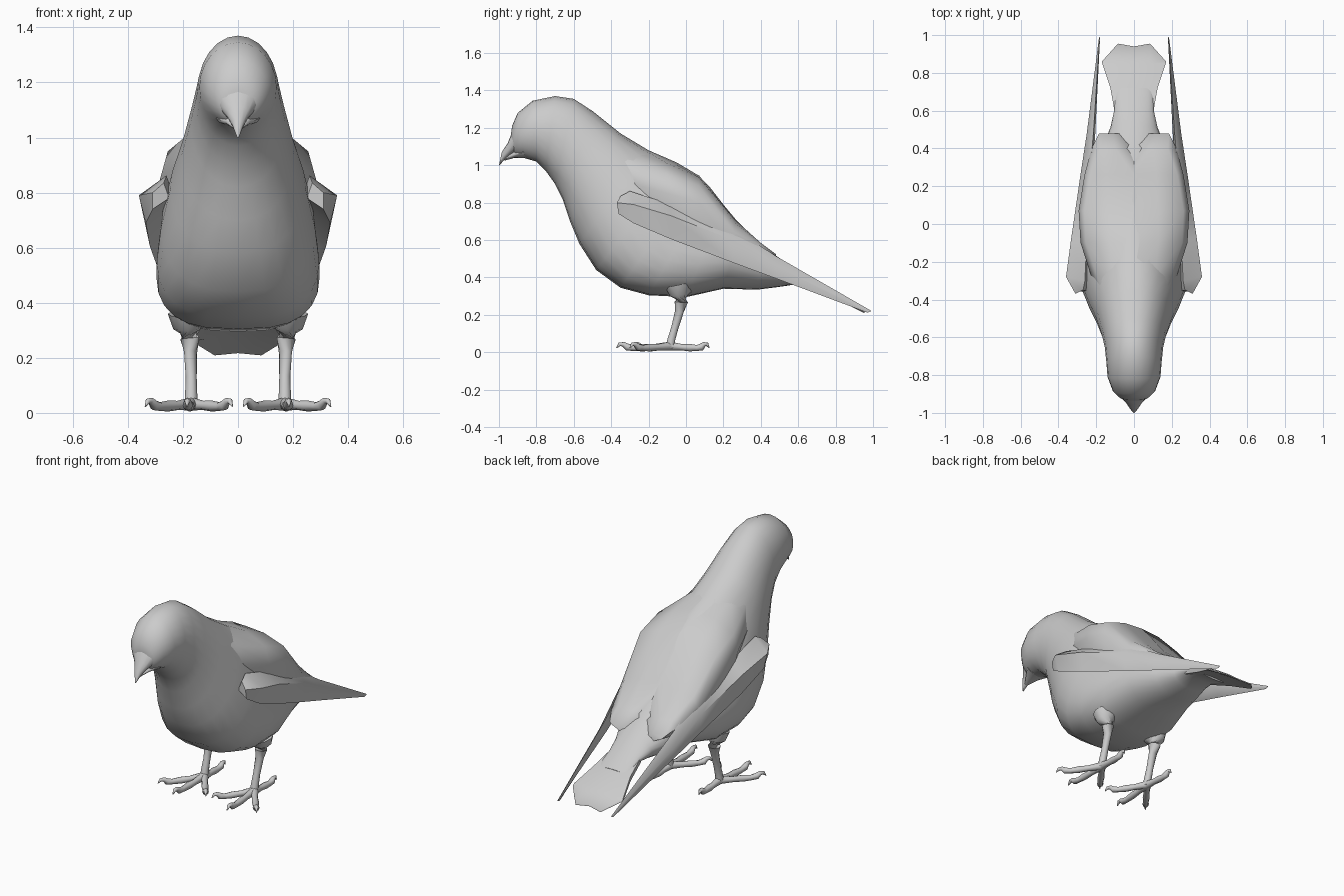
import bpy, bmesh, math
from mathutils import Vector

grey = bpy.data.materials.new("plumage_grey")
grey.diffuse_color = (0.6, 0.6, 0.6, 1)


def loft(name, rings, angle=60, mirror=False):
    """Skin a list of equal-length point rings and close both ends."""
    bm = bmesh.new()
    rows = [[bm.verts.new(p) for p in ring] for ring in rings]
    n = len(rows[0])
    for a, b in zip(rows, rows[1:]):
        for i in range(n):
            bm.faces.new((a[i], a[(i + 1) % n], b[(i + 1) % n], b[i]))
    bm.faces.new(rows[0])
    bm.faces.new(rows[-1])
    bmesh.ops.remove_doubles(bm, verts=bm.verts, dist=0.0005)
    bmesh.ops.recalc_face_normals(bm, faces=bm.faces)
    mesh = bpy.data.meshes.new(name)
    bm.to_mesh(mesh)
    bm.free()
    mesh.materials.append(grey)
    ob = bpy.data.objects.new(name, mesh)
    bpy.context.collection.objects.link(ob)
    if mirror:
        ob.modifiers.new("mirror", 'MIRROR').use_mirror_merge = False
    bpy.ops.object.select_all(action='DESELECT')
    ob.select_set(True)
    bpy.context.view_layer.objects.active = ob
    bpy.ops.object.shade_smooth_by_angle(angle=math.radians(angle))
    return ob


def section(ty, tz, by, bz, w, f=0.5, e=1.0, n=24):
    """Ring from a top point to a bottom point; f = height of widest place, e = boxiness."""
    p = math.log(f) / math.log(0.5)
    ring = []
    for i in range(n):
        a = 2 * math.pi * i / n
        t = ((1 - math.cos(a)) / 2) ** p
        s = math.sin(a)
        x = math.copysign(abs(s) ** e, s) * w if abs(s) > 1e-6 else 0
        ring.append((x, ty + (by - ty) * t, tz + (bz - tz) * t))
    return ring


def tube(name, points, n=8):
    """Round limb through (x, y, z, radius) points, mirrored to both sides."""
    rings = []
    for i, p in enumerate(points):
        a = Vector(points[max(i - 1, 0)][:3])
        b = Vector(points[min(i + 1, len(points) - 1)][:3])
        q = (b - a).to_track_quat('Z', 'Y')
        rings.append([Vector(p[:3]) + q @ Vector((math.cos(k * math.tau / n) * p[3],
                      math.sin(k * math.tau / n) * p[3], 0)) for k in range(n)])
    return loft(name, rings, 60, True)


# Head and body: top y, top z, bottom y, bottom z, half width, widest place, boxiness
loft("body", [section(*s) for s in (
    (-0.935, 1.17, -0.93, 1.08, 0.045),
    (-0.93, 1.21, -0.91, 1.05, 0.075),
    (-0.90, 1.28, -0.87, 1.04, 0.112),
    (-0.82, 1.345, -0.80, 1.02, 0.14),
    (-0.70, 1.37, -0.75, 0.97, 0.147),
    (-0.60, 1.355, -0.70, 0.90, 0.155),
    (-0.50, 1.29, -0.66, 0.82, 0.172, 0.5, 0.95),
    (-0.35, 1.17, -0.62, 0.70, 0.205, 0.5, 0.9),
    (-0.20, 1.08, -0.57, 0.58, 0.245, 0.53, 0.85),
    (-0.05, 1.015, -0.48, 0.44, 0.28, 0.6, 0.78),
    (0.06, 0.95, -0.35, 0.345, 0.295, 0.66, 0.7),
    (0.13, 0.88, -0.20, 0.305, 0.296, 0.68, 0.68),
    (0.20, 0.79, 0.00, 0.295, 0.28, 0.64, 0.7),
    (0.30, 0.67, 0.20, 0.34, 0.235, 0.55, 0.85),
    (0.42, 0.56, 0.38, 0.335, 0.17),
    (0.52, 0.49, 0.50, 0.35, 0.125),
    (0.60, 0.43, 0.60, 0.365, 0.105),
    (0.72, 0.362, 0.72, 0.318, 0.105))])

# Tail: flat fan with a slightly scalloped end
xs = (-1, -0.5, 0, 0.5, 1)
tail = []
for y, z, w, th, curve in ((0.58, 0.41, 0.10, 0.03, 0.005), (0.72, 0.35, 0.125, 0.03, 0.01),
                           (0.85, 0.28, 0.168, 0.02, 0.015), (0.94, 0.225, 0.17, 0.008, 0.0)):
    end = [(-0.08, 0.015, 0, 0.015, -0.08)[i] if y > 0.9 else 0 for i in range(5)]
    top = [(x * w, y + end[i], z - end[i] * 0.55 + curve * (1 - x * x)) for i, x in enumerate(xs)]
    tail.append(top + [(x, yy, zz - th) for x, yy, zz in reversed(top)])
loft("tail", tail, 60)

# Beak: hooked upper part and a shorter lower part
loft("upper_beak", [section(*s, n=12) for s in (
    (-0.90, 1.21, -0.87, 1.08, 0.095),
    (-0.935, 1.165, -0.91, 1.07, 0.066),
    (-0.955, 1.115, -0.94, 1.055, 0.042),
    (-0.985, 1.07, -0.97, 1.03, 0.022),
    (-1.0, 1.0, -0.997, 1.0, 0.003))])
loft("lower_beak", [section(*s, n=12) for s in (
    (-0.87, 1.10, -0.86, 1.04, 0.08),
    (-0.92, 1.075, -0.915, 1.04, 0.045),
    (-0.97, 1.04, -0.97, 1.025, 0.012))])

# Folded wing blade: each ring is top, outer, bottom, inner
loft("wing", (
    ((0.27, -0.35, 0.835), (0.31, -0.37, 0.80), (0.31, -0.36, 0.74), (0.25, -0.355, 0.78)),
    ((0.26, -0.30, 0.862), (0.36, -0.28, 0.79), (0.335, -0.28, 0.69), (0.23, -0.28, 0.78)),
    ((0.25, -0.08, 0.79), (0.333, -0.08, 0.73), (0.32, -0.08, 0.605), (0.22, -0.08, 0.72)),
    ((0.235, 0.25, 0.665), (0.285, 0.25, 0.60), (0.275, 0.25, 0.48), (0.215, 0.25, 0.58)),
    ((0.215, 0.48, 0.515), (0.25, 0.48, 0.46), (0.245, 0.48, 0.395), (0.205, 0.48, 0.45)),
    ((0.182, 0.99, 0.222), (0.185, 0.99, 0.22), (0.184, 0.97, 0.212), (0.18, 0.98, 0.218))), 50, True)

# Shoulder feathers filling out the broad back: y, then (x, z) around each half ring
loft("shoulder_feathers", [[(x, y, z) for x, z in r] for y, r in (
    (-0.42, ((0.0, 1.19), (0.09, 1.14), (0.15, 1.06), (0.17, 0.98), (0.12, 0.90), (0.0, 0.90))),
    (-0.28, ((0.0, 1.115), (0.11, 1.07), (0.195, 1.00), (0.225, 0.90), (0.18, 0.80), (0.0, 0.85))),
    (-0.10, ((0.0, 1.03), (0.13, 1.01), (0.255, 0.95), (0.283, 0.85), (0.25, 0.72), (0.0, 0.80))),
    (0.07, ((0.0, 0.945), (0.13, 0.935), (0.262, 0.89), (0.293, 0.80), (0.27, 0.66), (0.0, 0.70))),
    (0.26, ((0.0, 0.715), (0.12, 0.71), (0.23, 0.69), (0.262, 0.64), (0.25, 0.54), (0.0, 0.55))),
    (0.40, ((0.0, 0.57), (0.10, 0.58), (0.18, 0.585), (0.225, 0.56), (0.20, 0.50), (0.0, 0.45))),
    (0.48, ((0.06, 0.49), (0.11, 0.52), (0.15, 0.525), (0.185, 0.515), (0.17, 0.50), (0.06, 0.45))))],
     60, True)

# Legs with a flared thigh
tube("leg", ((0.18, -0.04, 0.36, 0.075), (0.18, -0.03, 0.31, 0.058), (0.175, -0.025, 0.27, 0.036),
             (0.172, -0.035, 0.22, 0.024), (0.17, -0.06, 0.13, 0.02),
             (0.17, -0.078, 0.07, 0.022), (0.17, -0.085, 0.025, 0.025)), 10)

# Toes: a knuckled run ending in a claw that rises and hooks down
for name, tx, ty in (("middle_toe", 0.185, -0.372), ("outer_toe", 0.337, -0.30),
                     ("inner_toe", 0.02, -0.285), ("back_toe", 0.175, 0.125)):
    path = []
    for t, z, r in ((0, 0.033, 0.024), (0.3, 0.027, 0.017), (0.5, 0.025, 0.020),
                    (0.68, 0.023, 0.016), (0.8, 0.028, 0.019), (0.87, 0.043, 0.013),
                    (0.94, 0.043, 0.01), (1.0, 0.023, 0.002)):
        path.append((0.17 + (tx - 0.17) * t, -0.085 + (ty + 0.085) * t, z, r))
    tube(name, path)
